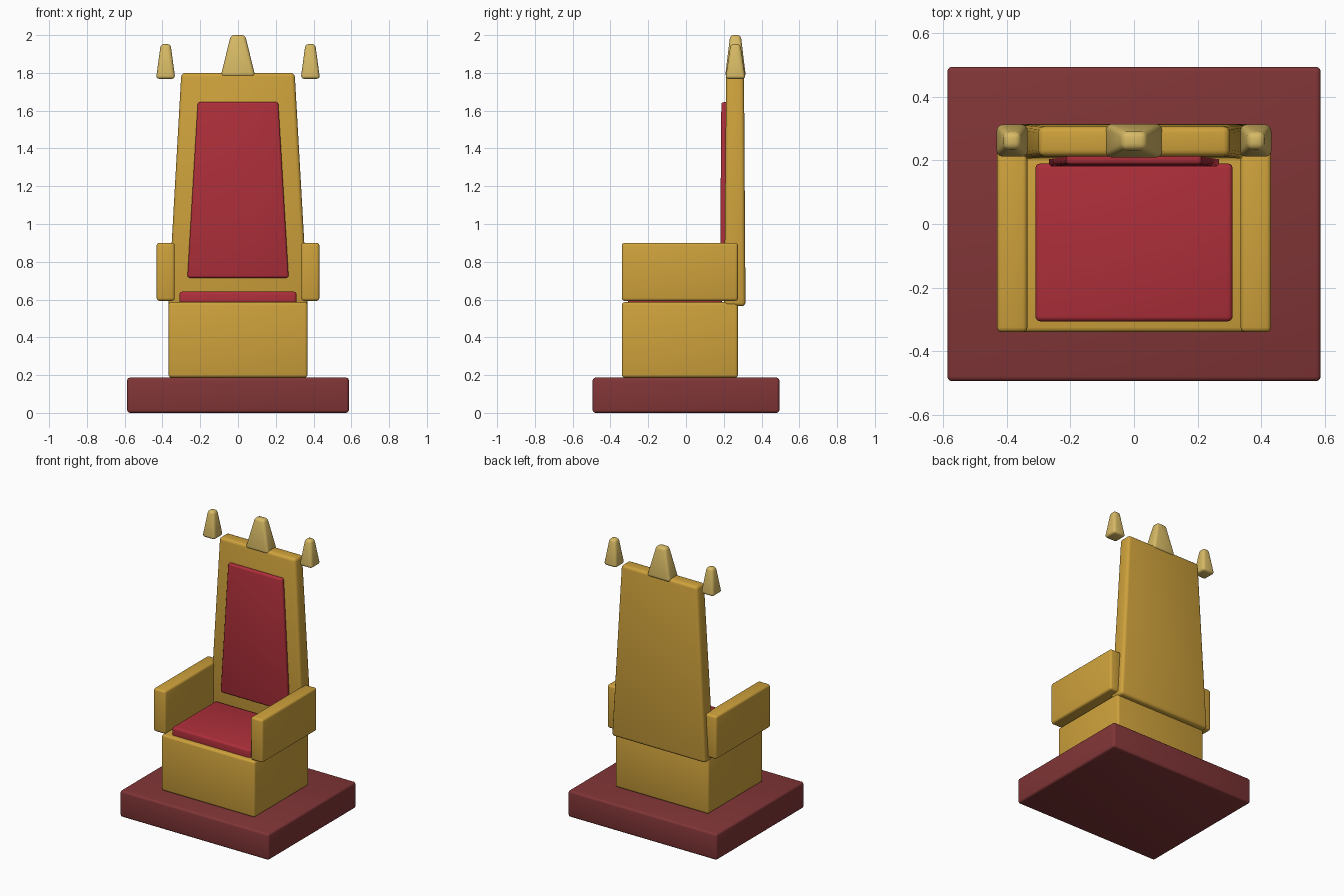
import bpy
import bmesh
import math

cube = bpy.data.objects.get("Cube")
if cube:
    bpy.data.objects.remove(cube, do_unlink=True)


def material(name, rgb):
    mat = bpy.data.materials.new(name)
    mat.use_nodes = True
    colour = (*rgb, 1)
    mat.diffuse_color = colour
    mat.node_tree.nodes["Principled BSDF"].inputs["Base Color"].default_value = colour
    return mat


gold = material("gold", (0.62, 0.36, 0.045))
pale_gold = material("pale gold", (0.68, 0.49, 0.13))
crimson = material("crimson", (0.42, 0.028, 0.042))
maroon = material("maroon", (0.22, 0.036, 0.038))


def block(name, mat, x, y, z, top_x=None, top_y=None, bevel=0.015):
    """Rounded box from ranges (low, high); the top may have its own x and y range."""
    bm = bmesh.new()
    bmesh.ops.create_cube(bm, size=2)
    for v in bm.verts:
        upper = v.co.z > 0
        rx, ry = (top_x or x, top_y or y) if upper else (x, y)
        v.co = (rx[v.co.x > 0], ry[v.co.y > 0], z[upper])
    mesh = bpy.data.meshes.new(name)
    bm.to_mesh(mesh)
    bm.free()
    obj = bpy.data.objects.new(name, mesh)
    bpy.context.collection.objects.link(obj)
    mesh.materials.append(mat)
    mod = obj.modifiers.new("Rounded edges", "BEVEL")
    mod.width = bevel
    mod.segments = 3
    mod.limit_method = "NONE"
    bpy.ops.object.select_all(action="DESELECT")
    obj.select_set(True)
    bpy.context.view_layer.objects.active = obj
    bpy.ops.object.modifier_apply(modifier=mod.name)
    bpy.ops.object.shade_smooth_by_angle(angle=math.radians(35))
    return obj


def span(half, centre=0):
    return (centre - half, centre + half)


# Plinth, seat and cushion
block("plinth", maroon, span(0.587), span(0.494), (0, 0.187))
block("seat_block", gold, span(0.368), (-0.34, 0.275), (0.187, 0.586))
block("seat_cushion", crimson, span(0.31), (-0.306, 0.19), (0.55, 0.642))

# Tapered backrest and its upholstered panel
block("backrest", gold, span(0.37), (0.202, 0.315), (0.565, 1.8),
      span(0.3), (0.213, 0.307), bevel=0.02)
block("back_panel", crimson, span(0.268), (0.18, 0.225), (0.715, 1.645),
      span(0.213), (0.187, 0.225), bevel=0.012)

# Armrests and corner finials on both sides
for side, sign in (("left", 1), ("right", -1)):
    block(side + "_armrest", gold, span(0.048, sign * 0.383),
          (-0.34, 0.275), (0.593, 0.9))
    block(side + "_finial", pale_gold, span(0.051, sign * 0.383),
          span(0.053, 0.262), (1.768, 1.953),
          span(0.026, sign * 0.383), span(0.026, 0.262), bevel=0.018)

# Large centre finial on the crest
block("centre_finial", pale_gold, span(0.092), span(0.055, 0.262), (1.78, 2.0),
      span(0.038), span(0.028, 0.262), bevel=0.018)
